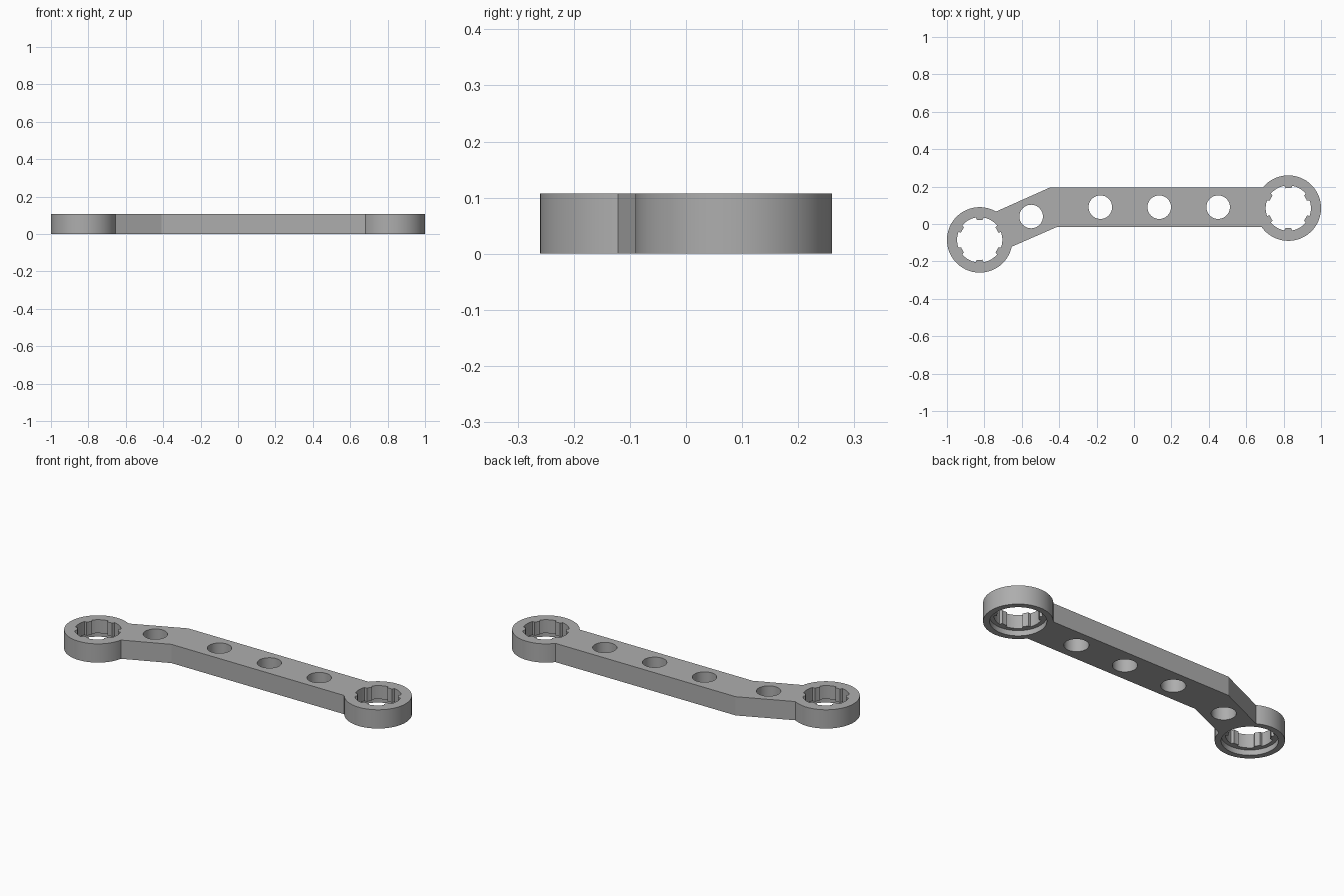
import bpy, bmesh, math
from math import sin, cos, radians, asin, degrees

cube = bpy.data.objects.get("Cube")
if cube:
    bpy.data.objects.remove(cube, do_unlink=True)

HEIGHT = 0.107
RING_R, BORE_R, TOOTH_R, RECESS_R = 0.175, 0.121, 0.107, 0.143
RECESS_DEPTH = 0.03
RINGS = [(-0.825, -0.085), (0.825, 0.085)]
HOLES = [(-0.55, 0.04), (-0.18, 0.09), (0.135, 0.09), (0.45, 0.09)]
HOLE_R = 0.063
BAR_TOP, BAR_BOTTOM = 0.195, -0.015

steel = bpy.data.materials.new("grey_steel")
steel.use_nodes = True
grey = (0.42, 0.42, 0.42, 1)
steel.diffuse_color = grey
steel.node_tree.nodes["Principled BSDF"].inputs["Base Color"].default_value = grey


def arc(centre, r, start, end, steps):
    """Points on an arc, angles in degrees."""
    angles = [radians(start + (end - start) * i / steps) for i in range(steps + 1)]
    return [(centre[0] + r * cos(a), centre[1] + r * sin(a)) for a in angles]


def prism(name, points, z0, z1):
    """Extrude a counter-clockwise outline between two heights."""
    bm = bmesh.new()
    face = bm.faces.new([bm.verts.new((x, y, z0)) for x, y in points])
    top = bmesh.ops.extrude_face_region(bm, geom=[face])["geom"]
    verts = [v for v in top if isinstance(v, bmesh.types.BMVert)]
    bmesh.ops.translate(bm, vec=(0, 0, z1 - z0), verts=verts)
    bmesh.ops.recalc_face_normals(bm, faces=bm.faces)
    mesh = bpy.data.meshes.new(name)
    bm.to_mesh(mesh)
    bm.free()
    mesh.materials.append(steel)
    obj = bpy.data.objects.new(name, mesh)
    bpy.context.collection.objects.link(obj)
    return obj


def toothed_outline(centre):
    """Round bore with six narrow teeth pointing inward."""
    points = []
    for i in range(6):
        a = 30 + 60 * i
        points += arc(centre, TOOTH_R, a - 8, a + 8, 4)
        points += arc(centre, BORE_R, a + 10, a + 50, 10)
    return points


# Wrench body: cranked bar merging into a ring at each end
left, right = RINGS
upper = degrees(asin((BAR_TOP - right[1]) / RING_R))
lower = degrees(asin((BAR_BOTTOM - right[1]) / RING_R))
outline = arc(right, RING_R, -180 - lower, 180 - upper, 64)
outline.append((-0.45, BAR_TOP))
outline += arc(left, RING_R, 60, 348, 64)
outline.append((-0.41, BAR_BOTTOM))
body = prism("wrench_body", outline, 0, HEIGHT)

# Cutters: toothed bores, recesses underneath and lightening holes
cutters = []
for side, c in zip(("right", "left"), RINGS):
    cutters.append(prism(side + "_toothed_bore_cutter", toothed_outline(c), -0.1, 0.2))
    cutters.append(prism(side + "_recess_cutter", arc(c, RECESS_R, 0, 360, 64)[:-1],
                         -0.1, RECESS_DEPTH))
for i, c in enumerate(HOLES):
    cutters.append(prism(f"bar_hole_cutter_{i + 1}", arc(c, HOLE_R, 0, 360, 48)[:-1],
                         -0.1, 0.2))

for cutter in cutters:
    cut = body.modifiers.new(cutter.name, 'BOOLEAN')
    cut.operation = 'DIFFERENCE'
    cut.solver = 'EXACT'
    cut.object = cutter

# Apply the cuts and remove the cutters
bpy.context.view_layer.update()
bpy.ops.object.select_all(action='DESELECT')
body.select_set(True)
bpy.context.view_layer.objects.active = body
for cut in list(body.modifiers):
    bpy.ops.object.modifier_apply(modifier=cut.name)
for cutter in cutters:
    bpy.data.objects.remove(cutter, do_unlink=True)

# Smooth round walls, sharp rims
bpy.ops.object.shade_smooth_by_angle(angle=radians(20))
